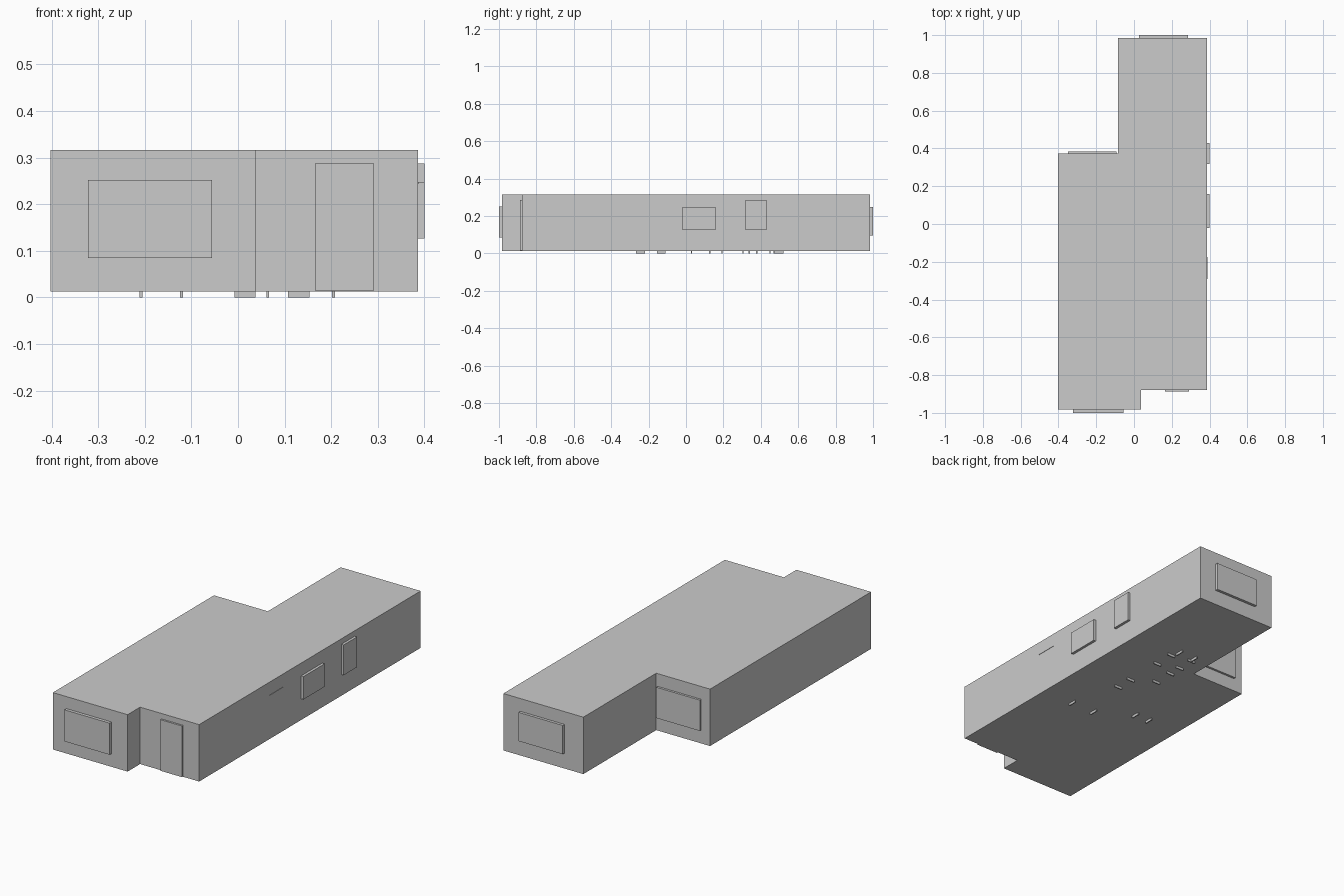
import bpy, bmesh

if "Cube" in bpy.data.objects:
    bpy.data.objects.remove(bpy.data.objects["Cube"])

Z0, Z1 = 0.013, 0.316


def box(bm, lo, hi):
    """Add an axis-aligned box between two corners."""
    vs = bmesh.ops.create_cube(bm, size=1)["verts"]
    for v in vs:
        v.co = [(l + h) / 2 + c * (h - l) for c, l, h in zip(v.co, lo, hi)]


def finish(name, bm):
    bmesh.ops.recalc_face_normals(bm, faces=bm.faces[:])
    me = bpy.data.meshes.new(name)
    bm.to_mesh(me)
    bm.free()
    ob = bpy.data.objects.new(name, me)
    bpy.context.collection.objects.link(ob)
    return ob


def panel(name, lo, hi):
    bm = bmesh.new()
    box(bm, lo, hi)
    return finish(name, bm)


# House block: stepped floor plan pulled up to the roof
plan = [(-0.402, -0.983), (0.038, -0.983), (0.038, -0.878), (0.386, -0.878),
        (0.386, 0.985), (-0.085, 0.985), (-0.085, 0.372), (-0.402, 0.372)]
bm = bmesh.new()
face = bm.faces.new([bm.verts.new((x, y, Z0)) for x, y in plan])
top = bmesh.ops.extrude_face_region(bm, geom=[face], use_keep_orig=True)["geom"]
bmesh.ops.translate(bm, vec=(0, 0, Z1 - Z0),
                    verts=[g for g in top if isinstance(g, bmesh.types.BMVert)])
finish("house_block", bm)

# Windows and entrance door, set through the outer walls
panel("front_window", (-0.322, -1.0, 0.084), (-0.056, -0.965, 0.252))
panel("back_window", (0.026, 0.967, 0.095), (0.286, 1.0, 0.248))
panel("rear_left_window", (-0.35, 0.355, 0.084), (-0.093, 0.384, 0.248))
panel("side_window_wide", (0.37, -0.02, 0.126), (0.4, 0.158, 0.248))
panel("side_window_tall", (0.37, 0.318, 0.126), (0.4, 0.43, 0.287))
panel("front_door", (0.165, -0.888, 0.015), (0.292, -0.86, 0.287))

# Thin ledge on the right wall
panel("side_ledge", (0.375, -0.292, 0.243), (0.388, -0.175, 0.247))


# Inner door frames: two jambs reaching below the floor, and a header
def door_frame(name, axis, wall, a, b):
    d, t, h = 0.023, 0.003, 0.25
    bm = bmesh.new()
    spans = [(a - t, a + t, 0, h), (b - t, b + t, 0, h), (a + t, b - t, h - 0.01, h)]
    for s0, s1, z0, z1 in spans:
        if axis == "x":
            box(bm, (s0, wall - d, z0), (s1, wall + d, z1))
        else:
            box(bm, (wall - d, s0, z0), (wall + d, s1, z1))
    finish(name, bm)


frames = [("x", -0.243, 0.064, 0.205), ("x", -0.132, -0.208, -0.121),
          ("x", 0.497, 0.018, 0.115),
          ("y", 0.13, 0.03, 0.127), ("y", 0.13, 0.338, 0.45),
          ("y", 0.015, 0.193, 0.305), ("y", 0.015, 0.378, 0.47)]
for i, f in enumerate(frames, 1):
    door_frame(f"inner_door_frame_{i}", *f)
